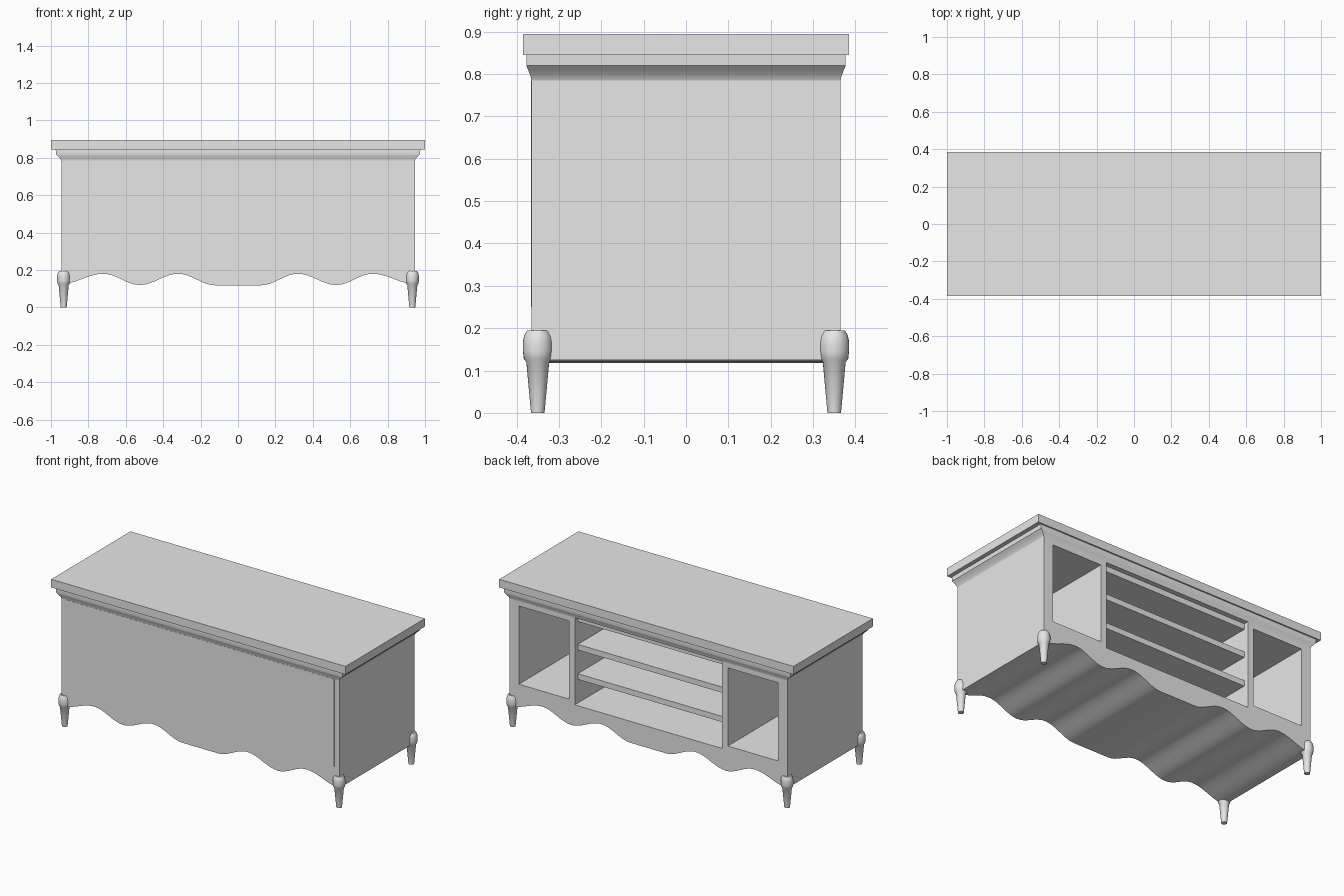
import bpy, bmesh, math

if "Cube" in bpy.data.objects:
    bpy.data.objects.remove(bpy.data.objects["Cube"], do_unlink=True)

GREY = (0.8, 0.8, 0.8, 1)
paint = bpy.data.materials.new("light_grey_paint")
paint.use_nodes = True
paint.diffuse_color = GREY
paint.node_tree.nodes["Principled BSDF"].inputs["Base Color"].default_value = GREY


def finish(name, bm, smooth=False):
    bmesh.ops.recalc_face_normals(bm, faces=bm.faces)
    mesh = bpy.data.meshes.new(name)
    bm.to_mesh(mesh)
    bm.free()
    mesh.materials.append(paint)
    obj = bpy.data.objects.new(name, mesh)
    bpy.context.collection.objects.link(obj)
    if smooth:
        bpy.ops.object.select_all(action='DESELECT')
        obj.select_set(True)
        bpy.context.view_layer.objects.active = obj
        bpy.ops.object.shade_smooth_by_angle(angle=math.radians(35))
    return obj


def box(name, xs, ys, zs):
    bm = bmesh.new()
    bmesh.ops.create_cube(bm, size=1)
    for v in bm.verts:
        v.co = [r[0] if c < 0 else r[1] for c, r in zip(v.co, (xs, ys, zs))]
    return finish(name, bm)


def loft(name, rings):
    """Skin a list of closed rings and cap both ends."""
    bm = bmesh.new()
    rows = [[bm.verts.new(p) for p in ring] for ring in rings]
    n = len(rows[0])
    for a, b in zip(rows, rows[1:]):
        for i in range(n):
            j = (i + 1) % n
            bm.faces.new((a[i], a[j], b[j], b[i]))
    bm.faces.new(rows[0])
    bm.faces.new(rows[-1])
    return finish(name, bm, smooth=True)


# Main dimensions
HX, HY = 0.945, 0.365
FLOOR, CEIL = 0.25, 0.785
INNER = 0.91

# Carcass: scalloped underside and two ends, one profile run front to back
keys = [(0.12, 0.118), (0.32, 0.18), (0.525, 0.12), (0.72, 0.18), (HX, 0.125)]
half = []
for (x0, z0), (x1, z1) in zip(keys, keys[1:]):
    for i in range(8):
        t = i / 8
        half.append((x0 + (x1 - x0) * t, z0 + (z1 - z0) * (1 - math.cos(math.pi * t)) / 2))
half.append(keys[-1])
right_end = [(HX, CEIL), (INNER, CEIL), (INNER, FLOOR)]
side = half + right_end
profile = side + [(-x, z) for x, z in reversed(side)]
loft("carcass", [[(x, y, z) for x, z in profile] for y in (-HY, HY)])

# Plain front panel
box("front_panel", (-INNER, INNER), (-HY - 0.001, -0.34), (FLOOR, CEIL))

# Side cupboards, open at the back, built as a surround of four boards
for s, tag in ((1, "left"), (-1, "right")):
    def span(a, b):
        return tuple(sorted((s * a, s * b)))
    depth = (-0.34, HY)
    box(tag + "_divider", span(0.50, 0.54), depth, (FLOOR, CEIL))
    box(tag + "_outer_stile", span(0.88, INNER), depth, (FLOOR, CEIL))
    box(tag + "_cupboard_floor", span(0.54, 0.88), depth, (FLOOR, 0.275))
    box(tag + "_cupboard_ceiling", span(0.54, 0.88), depth, (0.755, CEIL))

# Centre shelves, set in a little from the back edge
for name, z in (("lower_shelf", 0.43), ("upper_shelf", 0.61), ("centre_ceiling", CEIL)):
    box(name, (-0.50, 0.50), (-0.34, HY - 0.03), (z - 0.035, z))

# Flared moulding under the top
steps = [(CEIL, 0, 0), (0.795, 0.004, 0.002), (0.808, 0.016, 0.007),
         (0.82, 0.028, 0.012), (0.846, 0.03, 0.011)]
corners = [(1, 1), (-1, 1), (-1, -1), (1, -1)]
loft("moulding", [[(sx * (HX + dx), sy * (HY + dy), z) for sx, sy in corners]
                  for z, dx, dy in steps])

# Top board
box("top_board", (-1, 1), (-0.385, 0.385), (0.845, 0.895))

# Turned legs
turning = [(0.016, 0), (0.027, 0.12), (0.033, 0.128), (0.035, 0.145), (0.035, 0.168),
           (0.032, 0.183), (0.025, 0.195)]
SEG = 24
for sx, xn in ((1, "left"), (-1, "right")):
    for sy, yn in ((-1, "front"), (1, "back")):
        loft(f"{yn}_{xn}_leg",
             [[(sx * 0.932 + r * math.cos(math.tau * i / SEG),
                sy * 0.35 + r * math.sin(math.tau * i / SEG), z) for i in range(SEG)]
              for r, z in turning])
